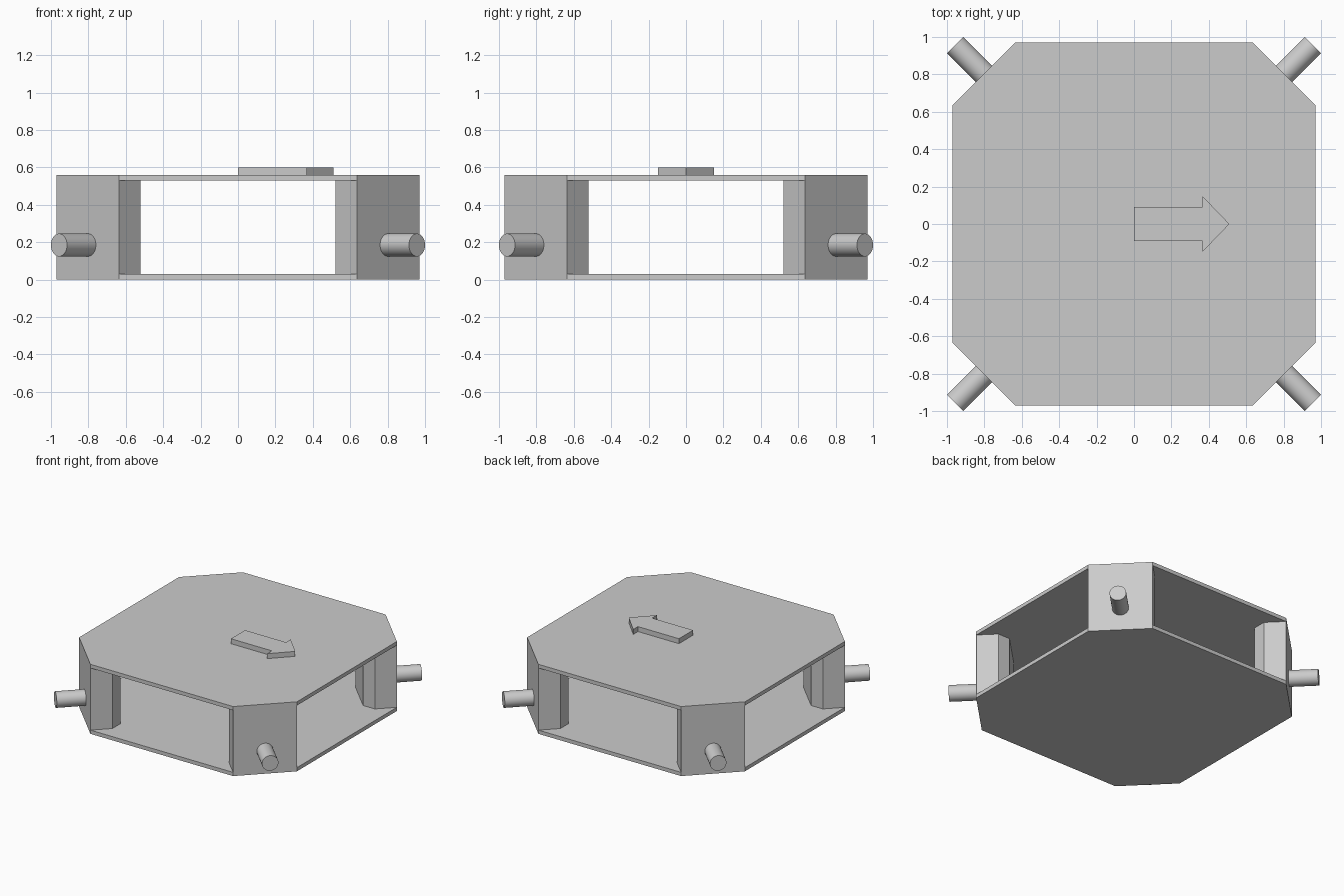
import bpy
import bmesh
from math import pi, radians
from mathutils import Vector, Matrix

cube = bpy.data.objects.get("Cube")
if cube:
    bpy.data.objects.remove(cube, do_unlink=True)

HALF, CHAMFER = 0.97, 0.636      # octagon half width and start of its corner cut
HEIGHT, PLATE = 0.56, 0.03       # overall body height and plate thickness

grey = bpy.data.materials.new("plain_grey")
grey.use_nodes = True
colour = (0.6, 0.6, 0.6, 1)
grey.diffuse_color = colour
grey.node_tree.nodes["Principled BSDF"].inputs["Base Color"].default_value = colour


def prism(name, outline, low, high):
    """Extrude a counter-clockwise outline from low to high."""
    bm = bmesh.new()
    face = bm.faces.new([bm.verts.new((x, y, low)) for x, y in outline])
    top = bmesh.ops.extrude_face_region(bm, geom=[face])["geom"]
    verts = [g for g in top if isinstance(g, bmesh.types.BMVert)]
    bmesh.ops.translate(bm, verts=verts, vec=(0, 0, high - low))
    bmesh.ops.recalc_face_normals(bm, faces=bm.faces)
    mesh = bpy.data.meshes.new(name)
    bm.to_mesh(mesh)
    bm.free()
    mesh.materials.append(grey)
    obj = bpy.data.objects.new(name, mesh)
    bpy.context.collection.objects.link(obj)
    return obj


def four_fold(points):
    """Repeat a corner's points around the centre."""
    outline = []
    for k in range(4):
        turn = Matrix.Rotation(k * pi / 2, 2)
        outline += [tuple(turn @ Vector(p)) for p in points]
    return outline


# Body: octagonal block, hollowed so two plates and four corner posts remain
body = prism("body", four_fold([(HALF, CHAMFER), (CHAMFER, HALF)]), 0, HEIGHT)
hollow = prism("hollow_cutter", four_fold([
    (1.055, 0.72), (0.855, 0.52), (0.75, 0.52),
    (0.52, 0.75), (0.52, 0.855), (0.72, 1.055)]), PLATE, HEIGHT - PLATE)
hollow.hide_render = True
cut = body.modifiers.new("hollow", "BOOLEAN")
cut.operation = "DIFFERENCE"
cut.solver = "EXACT"
cut.object = hollow
bpy.context.view_layer.objects.active = body
bpy.ops.object.modifier_apply(modifier=cut.name)
bpy.data.objects.remove(hollow, do_unlink=True)

# Direction arrow on the top plate
prism("direction_arrow", [
    (0, -0.09), (0.365, -0.09), (0.365, -0.15), (0.51, 0),
    (0.365, 0.15), (0.365, 0.09), (0, 0.09)], HEIGHT, 0.6)

# Round pins pointing out of the corner posts
start, end = 0.78, 0.957
for side_x, x in (("left", 1), ("right", -1)):
    for side_y, y in (("front", -1), ("back", 1)):
        out = Vector((x, y, 0))
        bpy.ops.mesh.primitive_cylinder_add(
            vertices=48, radius=0.061, depth=(end - start) * out.length,
            location=out * (start + end) / 2 + Vector((0, 0, 0.185)),
            rotation=out.to_track_quat("Z", "Y").to_euler())
        pin = bpy.context.object
        pin.name = f"{side_y}_{side_x}_pin"
        pin.data.materials.append(grey)
        bpy.ops.object.shade_smooth_by_angle(angle=radians(30))
